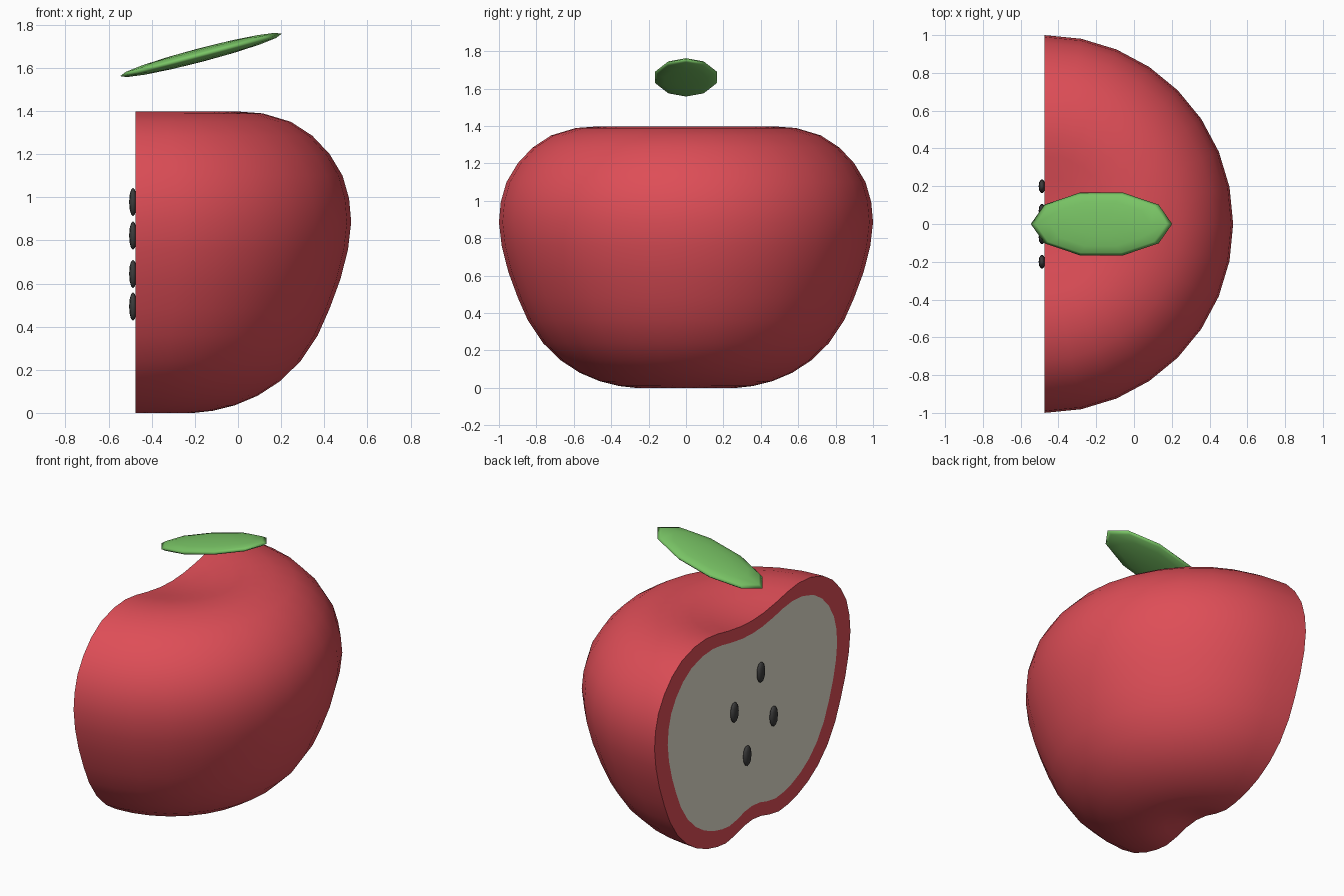
import bpy, bmesh, math
from mathutils import Matrix, Vector

if "Cube" in bpy.data.objects:
    bpy.data.objects.remove(bpy.data.objects["Cube"])

CUT_X = -0.475
STEPS = 16  # segments around the half turn


def material(name, color):
    m = bpy.data.materials.new(name)
    m.diffuse_color = (*color, 1)
    m.use_nodes = True
    m.node_tree.nodes["Principled BSDF"].inputs["Base Color"].default_value = m.diffuse_color
    return m


red = material("red skin", (0.73, 0.075, 0.095))
cream = material("cream flesh", (0.78, 0.75, 0.63))
green = material("leaf green", (0.19, 0.55, 0.13))
black = material("seed black", (0.045, 0.045, 0.045))


def finish(bm, name, mats, angle):
    bmesh.ops.recalc_face_normals(bm, faces=bm.faces)
    mesh = bpy.data.meshes.new(name)
    bm.to_mesh(mesh)
    bm.free()
    for m in mats:
        mesh.materials.append(m)
    ob = bpy.data.objects.new(name, mesh)
    bpy.context.collection.objects.link(ob)
    bpy.ops.object.select_all(action='DESELECT')
    ob.select_set(True)
    bpy.context.view_layer.objects.active = ob
    bpy.ops.object.shade_smooth_by_angle(angle=math.radians(angle))
    return ob


# Half fruit: radius/height profile from the top dimple to the bottom dimple
profile = [(0, 1.335), (0.12, 1.342), (0.25, 1.362), (0.36, 1.385), (0.47, 1.398),
           (0.59, 1.389), (0.72, 1.35), (0.82, 1.285), (0.90, 1.20), (0.96, 1.10),
           (0.99, 0.995), (1.0, 0.885), (0.985, 0.757), (0.95, 0.62), (0.90, 0.484),
           (0.845, 0.36), (0.765, 0.24), (0.67, 0.147), (0.567, 0.08), (0.46, 0.035),
           (0.36, 0.01), (0.27, 0.0), (0.18, 0.015), (0.09, 0.04), (0, 0.05)]

bm = bmesh.new()
top = bm.verts.new((CUT_X, 0, profile[0][1]))
bottom = bm.verts.new((CUT_X, 0, profile[-1][1]))
columns = []
for i in range(STEPS + 1):
    a = -math.pi / 2 + math.pi * i / STEPS
    columns.append([top] + [bm.verts.new((CUT_X + r * math.cos(a), r * math.sin(a), z))
                            for r, z in profile[1:-1]] + [bottom])
for a, b in zip(columns, columns[1:]):
    for j in range(len(profile) - 1):
        quad = [a[j], a[j + 1], b[j + 1], b[j]]
        bm.faces.new(list(dict.fromkeys(quad)))

# Cut side: a skin border around the flesh
outer = columns[0] + columns[-1][-2:0:-1]
center = Vector((CUT_X, 0, 0.715))
inner = [bm.verts.new(center + (v.co - center) * 0.865) for v in outer]
n = len(outer)
for i in range(n):
    k = (i + 1) % n
    bm.faces.new((outer[i], outer[k], inner[k], inner[i]))
flesh = bm.faces.new(inner)
flesh.material_index = 1
finish(bm, "half_fruit", [red, cream], 40)


def ellipsoid(name, center, radii, tilt, segments, rings, mat):
    bm = bmesh.new()
    bmesh.ops.create_uvsphere(bm, u_segments=segments, v_segments=rings, radius=1)
    bm.transform(Matrix.Translation(center) @ Matrix.Rotation(tilt, 4, 'Y')
                 @ Matrix.Diagonal((*radii, 1)) @ Matrix.Rotation(math.pi / 2, 4, 'Z'))
    return finish(bm, name, [mat], 180)


# Leaf floating above the dimple, tilted up towards +x
ellipsoid("leaf", (-0.172, 0, 1.66), (0.387, 0.174, 0.032), math.radians(-14.7), 10, 8, green)

# Seeds in a diamond on the flesh
for i, (y, z) in enumerate([(-0.07, 0.978), (0.2, 0.822), (-0.2, 0.645), (0.07, 0.493)]):
    ellipsoid(f"seed_{i + 1}", (CUT_X - 0.012, y, z), (0.018, 0.037, 0.066), 0, 10, 6, black)
